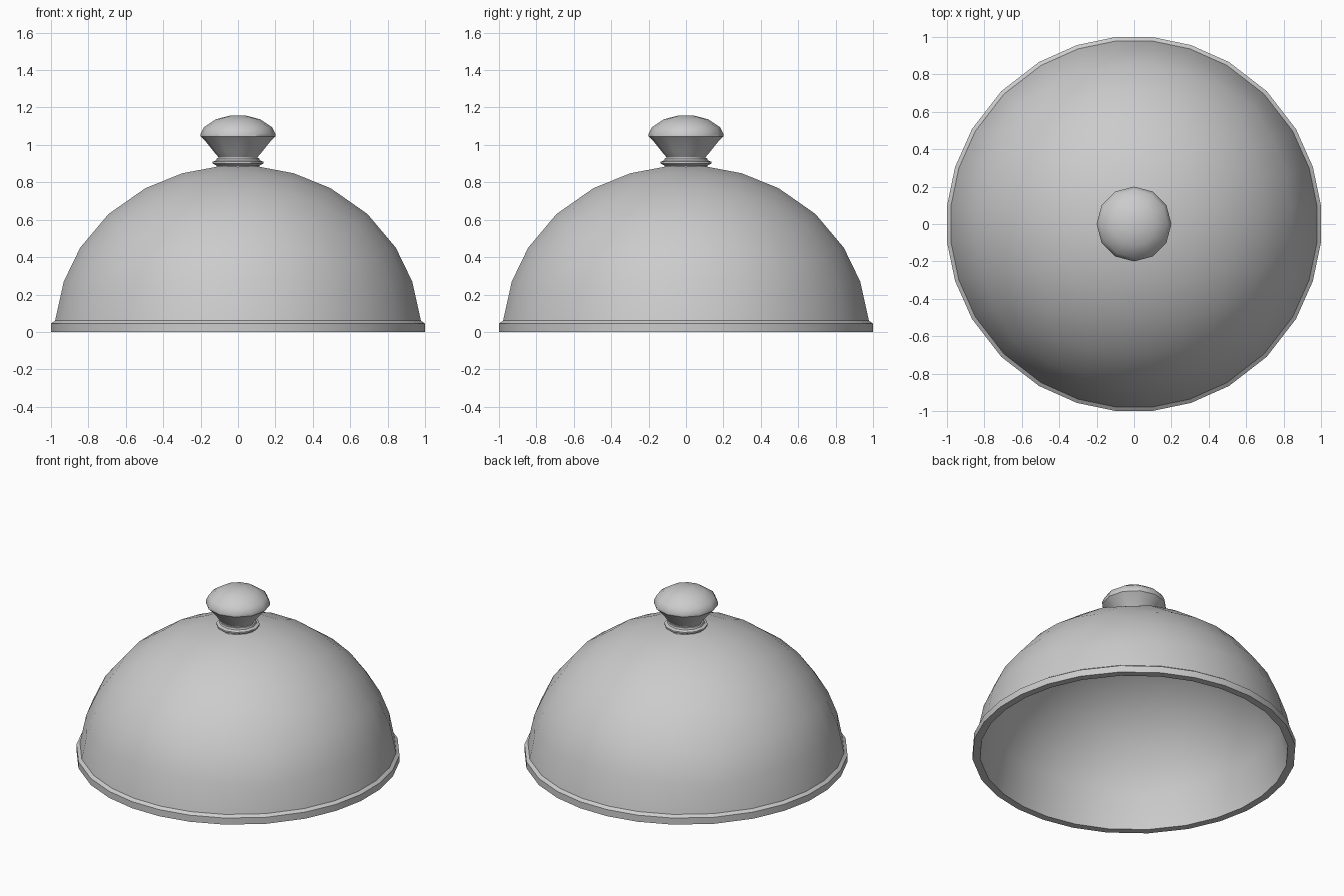
import bpy
import bmesh
from math import sqrt, sin, cos, pi

if "Cube" in bpy.data.objects:
    bpy.data.objects.remove(bpy.data.objects["Cube"], do_unlink=True)

grey = bpy.data.materials.new("plain grey")
grey.use_nodes = True
grey.diffuse_color = (0.6, 0.6, 0.6, 1)
grey.node_tree.nodes["Principled BSDF"].inputs["Base Color"].default_value = (0.6, 0.6, 0.6, 1)


def finish(bm, name):
    mesh = bpy.data.meshes.new(name)
    bm.to_mesh(mesh)
    bm.free()
    mesh.materials.append(grey)
    obj = bpy.data.objects.new(name, mesh)
    bpy.context.collection.objects.link(obj)
    bpy.ops.object.select_all(action='DESELECT')
    obj.select_set(True)
    bpy.context.view_layer.objects.active = obj
    bpy.ops.object.shade_smooth_by_angle(angle=pi / 6)
    return obj


def set_ring(verts, radius, z):
    for v in verts:
        scale = radius / v.co.xy.length
        v.co = (v.co.x * scale, v.co.y * scale, z)


def half_dome(radius, height, edge_radius, edge_z):
    """Upper half of a rounded cube grid, with a level lower edge."""
    bm = bmesh.new()
    bmesh.ops.create_cube(bm, size=2)
    bmesh.ops.subdivide_edges(bm, edges=bm.edges[:], cuts=6, use_grid_fill=True)
    bmesh.ops.delete(bm, geom=[v for v in bm.verts if v.co.z < 0], context='VERTS')
    for v in bm.verts:
        a, b, c = (k * k for k in v.co)
        v.co.x *= radius * sqrt(1 - b / 2 - c / 2 + b * c / 3)
        v.co.y *= radius * sqrt(1 - a / 2 - c / 2 + a * c / 3)
        v.co.z *= height * sqrt(1 - a / 2 - b / 2 + a * b / 3)
    edges = [e for e in bm.edges if e.is_boundary]
    set_ring({v for e in edges for v in e.verts}, edge_radius, edge_z)
    return bm, edges


# Outer dome with the rim turned out, down and under
bm, edges = half_dome(0.982, 0.895, 0.983, 0.06)
for radius, z in [(1.004, 0.045), (1.004, 0), (0.957, 0)]:
    geom = bmesh.ops.extrude_edge_only(bm, edges=edges)["geom"]
    edges = [g for g in geom if isinstance(g, bmesh.types.BMEdge) and g.is_boundary]
    set_ring({v for e in edges for v in e.verts}, radius, z)
bmesh.ops.recalc_face_normals(bm, faces=bm.faces[:])
finish(bm, "dome_and_rim")

# Inner lining
bm, edges = half_dome(0.952, 0.865, 0.957, 0)
bmesh.ops.recalc_face_normals(bm, faces=bm.faces[:])
bmesh.ops.reverse_faces(bm, faces=bm.faces[:])
finish(bm, "dome_lining")


def lathe(name, profile, sides=12):
    bm = bmesh.new()
    rings = [[bm.verts.new((r * cos(2 * pi * i / sides), r * sin(2 * pi * i / sides), z))
              for i in range(sides)] for r, z in profile]
    for low, high in zip(rings, rings[1:]):
        for i in range(sides):
            j = (i + 1) % sides
            bm.faces.new((low[i], low[j], high[j], high[i]))
    bm.faces.new(rings[0][::-1])
    bm.faces.new(rings[-1])
    return finish(bm, name)


# Collar and knob
lathe("knob_collar", [(0.115, 0.87), (0.115, 0.89), (0.135, 0.9), (0.135, 0.91),
                      (0.117, 0.918), (0.113, 0.93)])
lathe("knob", [(0.102, 0.91), (0.105, 0.935), (0.132, 0.967), (0.17, 1.015), (0.2, 1.045),
               (0.2, 1.06), (0.182, 1.095), (0.118, 1.137), (0.045, 1.156)])
